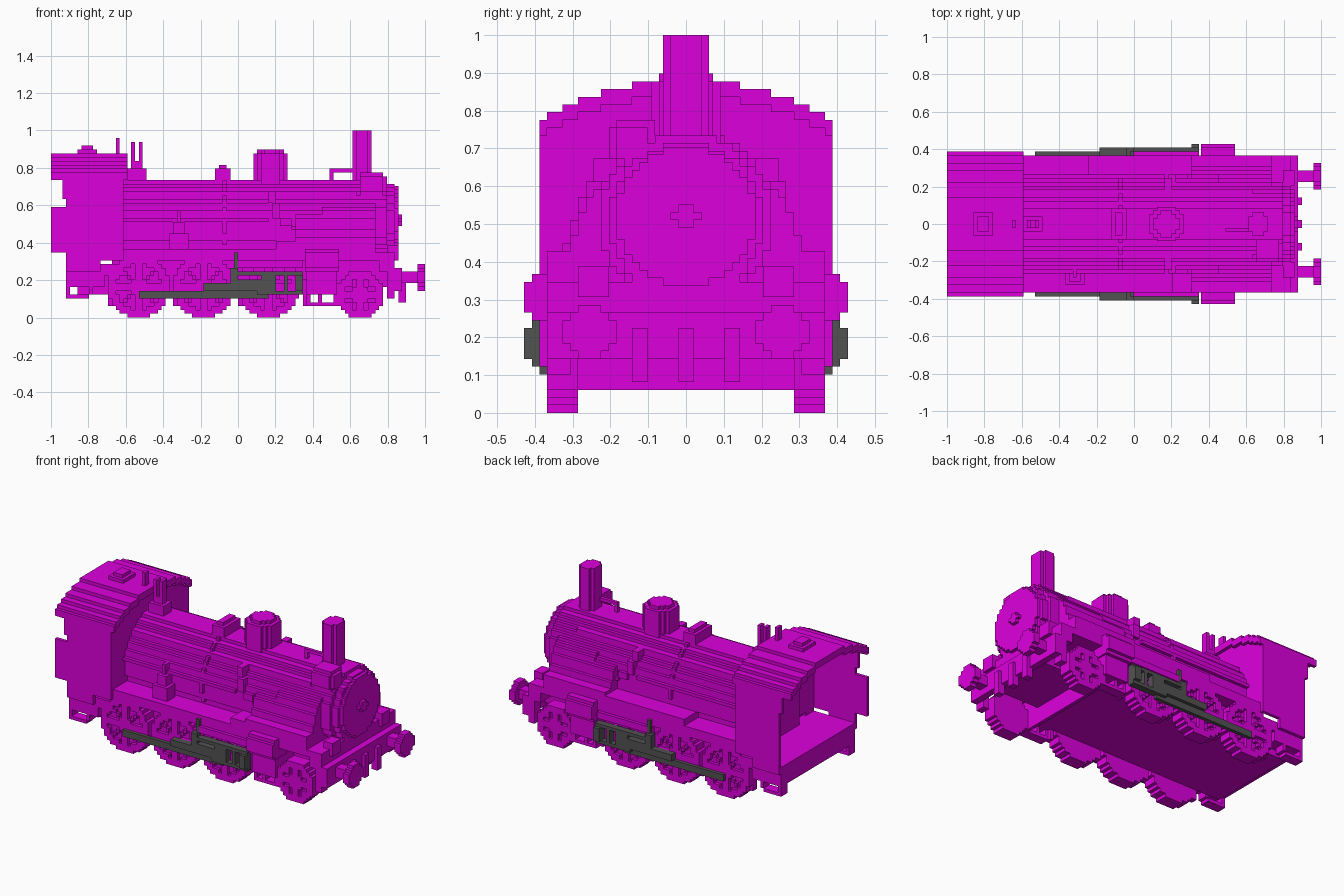
import bpy
import bmesh
from math import hypot

cube = bpy.data.objects.get("Cube")
if cube:
    bpy.data.objects.remove(cube)

UNIT = 1 / 49  # edge of one block


def material(name, color):
    m = bpy.data.materials.new(name)
    m.use_nodes = True
    m.diffuse_color = color
    m.node_tree.nodes["Principled BSDF"].inputs["Base Color"].default_value = color
    return m


PURPLE = material("bright purple", (0.72, 0.0, 0.72, 1))
GREY = material("rod grey", (0.085, 0.085, 0.085, 1))
SIDES = [(a, s) for a in range(3) for s in (-1, 1)]


def finish(name, bm, mat, mirror):
    bmesh.ops.scale(bm, vec=(UNIT,) * 3, verts=bm.verts)
    bmesh.ops.recalc_face_normals(bm, faces=bm.faces)
    mesh = bpy.data.meshes.new(name)
    bm.to_mesh(mesh)
    bm.free()
    mesh.materials.append(mat)
    ob = bpy.data.objects.new(name, mesh)
    bpy.context.collection.objects.link(ob)
    if mirror:
        mod = ob.modifiers.new("both sides", "MIRROR")
        mod.use_axis = (False, True, False)
    return ob


def boxes(name, *specs, mat=PURPLE, mirror=False):
    """One object from boxes given as x0, x1, y0, y1, z0, z1 in blocks."""
    bm = bmesh.new()
    for s in specs:
        lo, hi = s[0::2], s[1::2]
        verts = bmesh.ops.create_cube(bm, size=1)["verts"]
        for v in verts:
            v.co = [(lo[i] + hi[i]) / 2 + v.co[i] * (hi[i] - lo[i]) for i in range(3)]
    return finish(name, bm, mat, mirror)


def blocks(name, bounds, step, rule, mirror=False):
    """Fill bounds with cells of size step where rule holds; keep the outer skin."""
    lo, hi = bounds[0::2], bounds[1::2]
    n = [round((hi[i] - lo[i]) / step[i]) for i in range(3)]
    cells = set()
    for i in range(n[0]):
        for j in range(n[1]):
            for k in range(n[2]):
                c = [lo[a] + (q + 0.5) * step[a] for a, q in enumerate((i, j, k))]
                if rule(*c):
                    cells.add((i, j, k))
    bm = bmesh.new()
    for cell in cells:
        for a, s in SIDES:
            near = list(cell)
            near[a] += s
            if tuple(near) in cells:
                continue
            b, c = (a + 1) % 3, (a + 2) % 3
            quad = []
            for db, dc in ((0, 0), (1, 0), (1, 1), (0, 1)):
                p = list(cell)
                p[a] += s > 0
                p[b] += db
                p[c] += dc
                quad.append(bm.verts.new([lo[q] + p[q] * step[q] for q in range(3)]))
            bm.faces.new(quad)
    bmesh.ops.remove_doubles(bm, verts=bm.verts, dist=0.01)
    return finish(name, bm, PURPLE, mirror)


def barrel(name, x0, x1, y, z, r, mirror=False):
    """Stepped cylinder lying along x."""
    return blocks(name, (x0, x1, y - r, y + r, z - r, z + r), (x1 - x0, 1, 1),
                  lambda px, py, pz: hypot(py - y, pz - z) < r + 0.1, mirror)


def tower(name, x, r, z0, z1):
    """Stepped upright cylinder on the centre line."""
    return blocks(name, (x - r, x + r, -r, r, z0, z1), (1, 1, z1 - z0),
                  lambda px, py, pz: hypot(px - x, py) < r + 0.1)


def wheel(name, x, r):
    """Disc with raised rim, hub and spokes."""
    def rule(px, py, pz):
        dx, dz = abs(px - x), abs(pz - r)
        d = hypot(dx, dz)
        raised = d > r - 2 or d < 2.2 or min(dx, dz) < 1 or abs(dx - dz) < 0.5
        return d < r + 0.1 and (py < 17 or raised)
    return blocks(name, (x - r, x + r, 14, 18, 0, 2 * r), (1, 1, 1), rule, True)


# Wheels
for label, x, r in (("rear", -26, 8), ("middle", -9, 8), ("front", 8, 8), ("leading", 32, 6)):
    wheel(label + "_wheel", x, r)

# Chassis
boxes("main_frame", (-42, -30, -14, 14, 6, 12), (-30, 26, -14, 14, 6, 15),
      (26, 41, -10, 10, 8, 15))
boxes("running_board", (-30, 18, -18, 18, 15, 18), (18, 41, -18, 18, 15, 17))
boxes("board_edge", (0, 17, 18, 19, 13, 15), mirror=True)
boxes("cross_plate", (25, 26, -18, 18, 3, 8))
boxes("drain_rail", (18, 25, 15, 18, 3, 4), (21, 22, 15, 18, 4, 7),
      (18, 19, 15, 18, 4, 7), mirror=True)
boxes("brake_shoes", *[(x, x + 1, 14, 16, 3, 10) for x in (-34, -17, 0, 17)], mirror=True)
boxes("front_side_cover", (10, 15, 11, 18, 17, 20), (15, 36, 11, 18, 17, 21), mirror=True)
boxes("left_side_tank", (-12, 10, 11, 18, 17, 20))

# Steam cylinders
boxes("steam_cylinder", (17.5, 26.5, 14, 20, 12, 18), (17.5, 26.5, 20, 21, 13, 17),
      (18, 26, 14, 19, 6, 12), mirror=True)

# Front beam, buffers, hook, steps and lamps
boxes("buffer_beam", (41, 43, -18, 18, 7, 13), (37, 41, -18, 18, 12, 15))
barrel("buffer_head", 47, 49, 12.5, 10.5, 3.5, True)
boxes("buffer_stem", (43, 47, 11, 14, 9, 12), mirror=True)
boxes("guard_iron", (42, 44, 5, 7, 4, 11), mirror=True)
boxes("coupling_hook", (42, 44, -1, 1, 4, 11))
boxes("front_step", (39, 41, 15, 18, 5, 12), mirror=True)
boxes("front_lamp", (39, 42, 10, 14, 15, 19), mirror=True)

# Boiler and smokebox
barrel("boiler", -31, 31, 0, 24, 12)
barrel("smokebox", 30, 39, 0, 25, 11)
barrel("smokebox_front", 39, 41, 0, 25, 10)
barrel("smokebox_door", 41, 42, 0, 25.5, 9)
boxes("door_handle", (42, 43, -2, 2, 25, 26), (42, 43, -1, 1, 24, 27))
boxes("smokebox_saddle", (28, 39, -9, 9, 14, 17))
blocks("side_casing", (15, 36, 8, 15, 17, 30), (7, 1, 1),
       lambda x, y, z: hypot(y, z - 20) < 14.9 and (x > 22 or z < 27), True)
blocks("boiler_band", (-4, -3, -13, 13, 11, 37), (1, 1, 1),
       lambda x, y, z: 11 < hypot(y, z - 24) < 12.7)

# Boiler top fittings
boxes("chimney", (30, 35, -2, 2, 34, 49), (31, 34, -3, 3, 34, 49))
tower("steam_dome", 8.5, 4.5, 34, 43)
tower("dome_cap", 8.5, 3.5, 43, 44)
boxes("sand_box", (-6, -2, -4, 4, 34, 39), (-5, -3, -3, 3, 39, 40))
boxes("safety_valve", (-29, -24, -2, 2, 35, 39), (-28, -27, -1, 1, 39, 46),
      (-26, -25, -1, 1, 39, 46), (-28, -25, -1, 1, 39, 41))
boxes("feed_heater", (32, 38, -9, -4, 32, 38), (38, 39, -9, -5, 33, 37),
      (32, 38, -10, -9, 33, 37))
boxes("chimney_pipe", (24, 31, -2, -1, 38, 39), (24, 25, -2, -1, 34, 38))

# Boiler side fittings
boxes("air_pump", (-18, -13, -16, -12, 18, 22), (-17, -14, -15, -11, 22, 25),
      (-16, -15, -14, -11, 25, 28))
boxes("sand_pipe", (8, 10, 9, 12, 30, 33), (9, 11, 11, 13, 26, 30),
      (11, 14, 12, 13, 24, 26), (14, 19, 12, 13, 23, 24), mirror=True)
boxes("hand_rail", (-30, 8, 12, 13, 25, 26), mirror=True)


# Cab
def roof_top(y):
    """Height of the stepped roof at a distance from the centre line."""
    return 43 - sum(abs(y) > edge for edge in (7, 11, 14, 16, 18))


blocks("cab_roof", (-49, -29, -19, 19, 35, 43), (20, 1, 1),
       lambda x, y, z: roof_top(y) - 2 < z < roof_top(y))
blocks("cab_front_wall", (-31, -30, -19, 19, 15, 42), (1, 1, 1),
       lambda x, y, z: z < roof_top(y) - 1)
boxes("cab_side_wall", (-45, -36, 18, 19, 12, 37), (-36, -30, 18, 19, 15, 37),
      (-46, -45, 18, 19, 31, 37), mirror=True)
boxes("cab_floor", (-45, -30, -18, 18, 11, 14), (-45, -35, -18, 18, 8, 11))
boxes("boiler_back", (-33, -31, -8, 8, 14, 30))
boxes("rear_panel", (-49, -45, -19, -18, 17, 29))
boxes("roof_vent", (-42, -37, -3, 3, 43, 44), (-41, -38, -2, 2, 44, 45))
boxes("whistle", (-32, -31, -1, 1, 43, 47))
boxes("cab_step", (-45, -39, 15, 18, 5, 6), (-45, -44, 15, 18, 6, 8),
      (-39, -38, 15, 18, 6, 8), mirror=True)

# Rods and crosshead
boxes("coupling_rod", (-26, 8, 18, 19, 5, 7), mat=GREY, mirror=True)
boxes("connecting_rod", (-9, 8, 18, 20, 7, 9), (6, 10, 18, 20, 7, 11), mat=GREY, mirror=True)
boxes("slide_bars", (-2, 17, 18, 20, 11, 12), (5, 17, 18, 20, 6, 7),
      (15, 17, 18, 21, 7, 11), (12, 13, 18, 20, 7, 11), (0, 8, 18, 20, 9, 10),
      mat=GREY, mirror=True)
boxes("valve_lever", (-2, 0, 18, 20, 7, 13), (-1, 0, 18, 19, 13, 17), mat=GREY, mirror=True)
